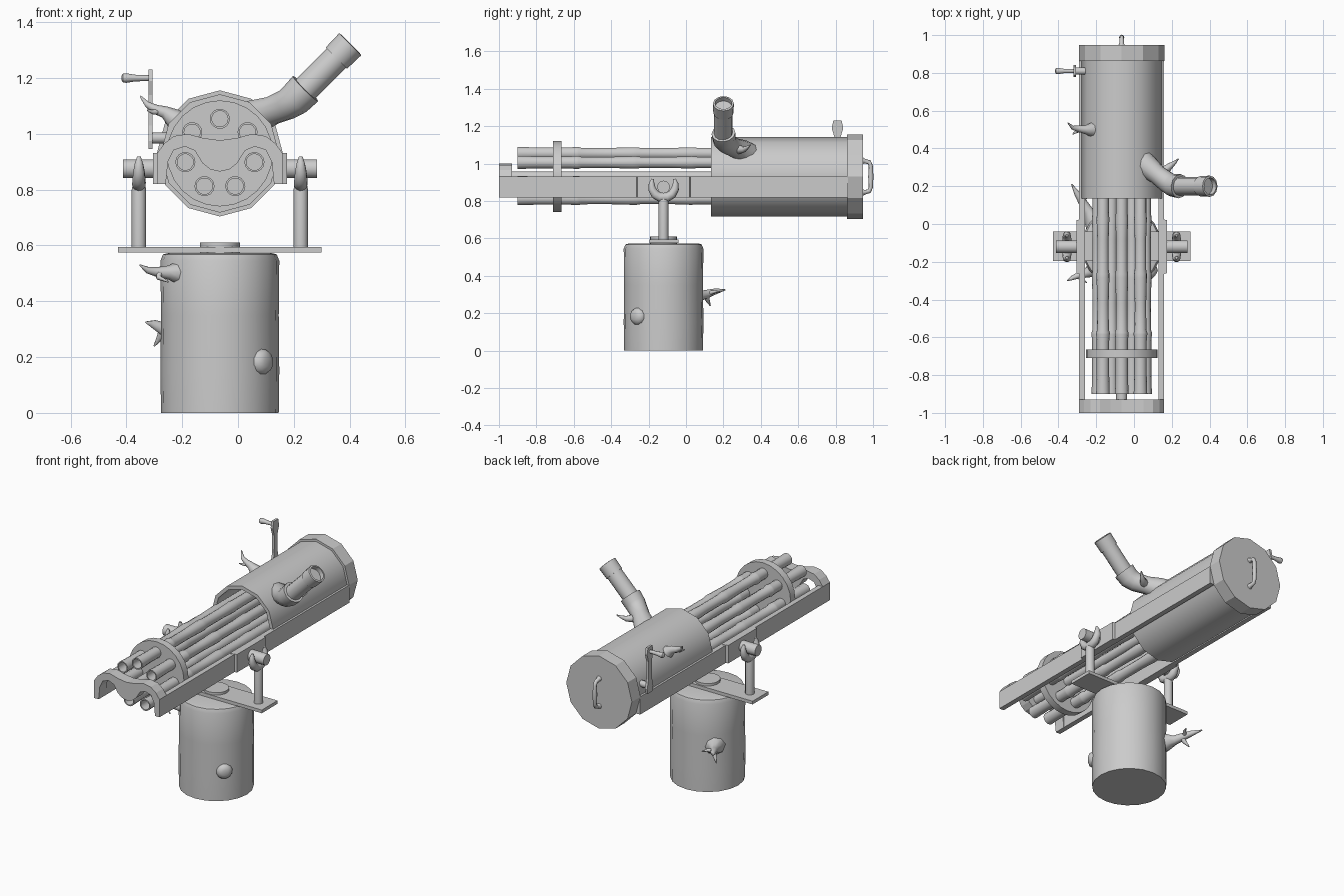
import bpy, bmesh
from math import sin, cos, pi, radians
from mathutils import Vector

CX, CZ = -0.065, 0.93      # gun axis
PY = -0.12                 # pivot / stump centre in y


def finish(name, bm, angle=38):
    bmesh.ops.recalc_face_normals(bm, faces=bm.faces)
    me = bpy.data.meshes.new(name)
    bm.to_mesh(me)
    bm.free()
    if angle:
        me.shade_smooth()
        me.set_sharp_from_angle(angle=radians(angle))
    ob = bpy.data.objects.new(name, me)
    bpy.context.collection.objects.link(ob)
    return ob


def skin(bm, rings, closed=False):
    n = len(rings[0])
    pairs = list(zip(rings, rings[1:])) + ([(rings[-1], rings[0])] if closed else [])
    for a, b in pairs:
        for i in range(n):
            j = (i + 1) % n
            bm.faces.new((a[i], a[j], b[j], b[i]))
    if not closed:
        bm.faces.new(rings[0])
        bm.faces.new(rings[-1])


def lathe(name, profile, origin, axis=(0, 1, 0), sides=16, closed=False, angle=38):
    """Revolve (radius, distance) pairs around an axis."""
    q = Vector((0, 0, 1)).rotation_difference(Vector(axis).normalized())
    o = Vector(origin)
    bm = bmesh.new()
    rings = [[bm.verts.new(o + q @ Vector((r * cos(2 * pi * i / sides), r * sin(2 * pi * i / sides), t)))
              for i in range(sides)] for r, t in profile]
    skin(bm, rings, closed)
    return finish(name, bm, angle)


def tube(name, pts, sides=8, angle=50):
    """Sweep a circle along (x, y, z, radius) points."""
    p = [Vector(v[:3]) for v in pts]
    bm = bmesh.new()
    rings, prev, u = [], None, None
    for i, c in enumerate(p):
        t = (p[min(i + 1, len(p) - 1)] - p[max(i - 1, 0)]).normalized()
        if u is None:
            u = t.orthogonal().normalized()
        else:
            u = prev.rotation_difference(t) @ u
        w = t.cross(u)
        prev = t
        rings.append([bm.verts.new(c + pts[i][3] * (u * cos(2 * pi * k / sides) + w * sin(2 * pi * k / sides)))
                      for k in range(sides)])
    skin(bm, rings)
    return finish(name, bm, angle)


def prism(name, outline, lo, hi, place):
    """Extrude a 2D outline; place(a, b, depth) gives the 3D point."""
    bm = bmesh.new()
    skin(bm, [[bm.verts.new(place(a, b, d)) for a, b in outline] for d in (lo, hi)])
    return finish(name, bm, 0)


def box(name, x, y, z):
    return prism(name, [(x[0], y[0]), (x[1], y[0]), (x[1], y[1]), (x[0], y[1])], z[0], z[1],
                 lambda a, b, d: (a, b, d))


# Stump pedestal with a softened top edge
lathe("stump", [(0.211, 0), (0.213, 0.15), (0.211, 0.35), (0.213, 0.545), (0.204, 0.568), (0.185, 0.573)],
      (CX, PY, 0), (0, 0, 1), 20)

# Sawn-off knot on the stump
lathe("stump_knot", [(0.06, -0.06), (0.05, -0.02), (0.047, 0.005), (0.038, 0.022), (0.018, 0.03)],
      (0.085, -0.257, 0.183), (0.74, -0.67, 0), 12, angle=60)

# Twigs growing from the stump
tube("stump_twig_left", [(-0.17, -0.21, 0.50, 0.06), (-0.215, -0.24, 0.503, 0.042), (-0.25, -0.26, 0.503, 0.025),
                         (-0.29, -0.27, 0.505, 0.018), (-0.325, -0.285, 0.512, 0.012), (-0.352, -0.30, 0.53, 0.003)])
tube("stump_twig_left_fork", [(-0.28, -0.268, 0.503, 0.016), (-0.285, -0.29, 0.485, 0.009), (-0.25, -0.31, 0.47, 0.003)])
tube("stump_twig_back", [(-0.19, -0.01, 0.28, 0.07), (-0.22, 0.035, 0.285, 0.05), (-0.245, 0.07, 0.29, 0.028),
                         (-0.275, 0.12, 0.305, 0.022), (-0.30, 0.16, 0.317, 0.016), (-0.33, 0.21, 0.325, 0.003)])
tube("stump_twig_back_fork", [(-0.265, 0.105, 0.30, 0.018), (-0.28, 0.115, 0.27, 0.012), (-0.30, 0.13, 0.24, 0.003)])
tube("stump_twig_back_spur", [(-0.275, 0.12, 0.305, 0.014), (-0.25, 0.15, 0.315, 0.009), (-0.235, 0.18, 0.315, 0.003)])

# Swivel: crossbar and pivot disc
box("swivel_plate", (-0.43, 0.30), (-0.195, -0.04), (0.575, 0.595))
lathe("swivel_disc", [(0.072, 0.57), (0.072, 0.61)], (CX, PY, 0), (0, 0, 1), 20)

for s, side in ((-1, "left"), (1, "right")):
    # Yoke post and fork
    x = CX + s * 0.29
    lathe("yoke_post_" + side, [(0.026, 0.59), (0.026, 0.80), (0.02, 0.83)], (x, PY, 0), (0, 0, 1), 12)
    half = [(0.058, 0.918, 0.007), (0.064, 0.895, 0.015), (0.062, 0.865, 0.021), (0.045, 0.835, 0.024), (0.02, 0.82, 0.025)]
    fork = [(x, PY - a, z, r) for a, z, r in half] + [(x, PY + a, z, r) for a, z, r in reversed(half)]
    tube("yoke_fork_" + side, fork, 10)
    # Trunnion pin and its block
    lathe("trunnion_" + side, [(0.034, 0.21), (0.034, 0.348)], (CX, PY, 0.875), (s, 0, 0), 14)
    prism("trunnion_block_" + side, [(0.20, 0.03), (0.20, -0.27), (0.24, -0.26), (0.24, 0.02)], 0.82, 0.932,
          lambda a, b, d: (CX + s * a, b, d))
    # Side rail
    xs = sorted((CX + s * 0.194, CX + s * 0.225))
    box("side_rail_" + side, xs, (-1.0, 0.865), (0.82, 0.93))

# Wavy front bracket joining the rails
edge = [(0.225, 0.93), (0.2, 0.965), (0.165, 0.992), (0.115, 1.0), (0.06, 0.985)]
under = [(0.194, 0.82), (0.186, 0.90), (0.165, 0.942), (0.125, 0.955), (0.09, 0.94), (0.062, 0.895), (0.035, 0.873)]
right = [(0.0, 0.865)] + under[::-1] + [(0.225, 0.82)] + edge
outline = right + [(0.0, 0.977)] + [(-a, b) for a, b in right[:0:-1]]
prism("front_bracket", outline, -1.0, -0.93, lambda a, b, d: (CX + a, d, b))

# Seven jointed barrels, hollow at the muzzle
barrel = [(0.036, -0.9), (0.033, -0.80), (0.033, -0.62), (0.036, -0.585), (0.036, -0.575), (0.031, -0.56),
          (0.03, -0.42), (0.034, -0.285), (0.034, -0.265), (0.03, -0.24), (0.03, -0.08), (0.034, 0.03),
          (0.031, 0.06), (0.031, 0.6), (0.029, 0.6), (0.029, -0.9)]
for i in range(7):
    a = pi / 2 + 2 * pi * i / 7
    lathe("barrel_%d" % (i + 1), barrel, (CX + 0.127 * cos(a), 0, CZ - 0.003 + 0.127 * sin(a)), sides=14, closed=True)
lathe("centre_shaft", [(0.029, -0.95), (0.029, 0.6)], (CX, 0, CZ), sides=12)
lathe("barrel_clamp", [(0.19, -0.71), (0.19, -0.665)], (CX, 0, CZ), sides=24)

# Housing shell, open in front, and rear cap
lathe("housing", [(0.212, 0.135), (0.212, 0.87), (0.185, 0.87), (0.19, 0.135)], (CX, 0, CZ), sides=12, closed=True)
lathe("rear_cap", [(0.226, 0.862), (0.226, 0.947)], (CX, 0, CZ), sides=12, angle=0)

# Rear grab handle
bow = [(0.94, 0.845, 0.02), (0.957, 0.847, 0.012), (0.98, 0.853, 0.012), (0.988, 0.872, 0.011), (0.988, 0.93, 0.014)]
bow += [(y, 1.86 - z, r) for y, z, r in reversed(bow[:-1])]
tube("rear_handle", [(CX, y, z, r) for y, z, r in bow])

# Crank: pivot, flat arm, grip
lathe("crank_pivot", [(0.02, 0.24), (0.02, 0.31)], (0, 0.81, 0.985), (-1, 0, 0), 10)
arm = [(0.81 + w * s, z) for s, ws in ((1, ((0.024, 0.945), (0.03, 0.975), (0.017, 1.03), (0.016, 1.14), (0.031, 1.19),
                                           (0.022, 1.23))),
                                      (-1, ((0.022, 1.23), (0.031, 1.19), (0.016, 1.14), (0.017, 1.03), (0.03, 0.975),
                                            (0.024, 0.945)))) for w, z in ws]
prism("crank_arm", arm, -0.321, -0.306, lambda a, b, d: (d, a, b))
lathe("crank_grip", [(0.01, 0.31), (0.011, 0.34), (0.012, 0.37), (0.017, 0.40), (0.016, 0.412), (0.009, 0.417)],
      (0, 0.81, 1.2), (-1, 0, 0), 10)

# Twig on the housing
tube("housing_twig", [(-0.20, 0.50, 1.03, 0.05), (-0.235, 0.50, 1.06, 0.034), (-0.262, 0.50, 1.078, 0.022),
                      (-0.295, 0.505, 1.088, 0.017), (-0.325, 0.51, 1.105, 0.011), (-0.35, 0.535, 1.135, 0.003)])
tube("housing_twig_fork", [(-0.28, 0.503, 1.083, 0.015), (-0.305, 0.49, 1.078, 0.009), (-0.325, 0.475, 1.085, 0.003)])

# Feed branch: bent trunk, inserted tube, collar, small twig
tube("feed_branch", [(0.015, 0.35, 1.03, 0.075), (0.07, 0.305, 1.065, 0.062), (0.125, 0.26, 1.085, 0.052),
                     (0.175, 0.222, 1.105, 0.056), (0.205, 0.205, 1.125, 0.061), (0.242, 0.20, 1.162, 0.064)], 12)
lathe("feed_tube", [(0.049, -0.02), (0.049, 0.21)], (0.236, 0.2, 1.155), (1, 0, 1), 12)
lathe("feed_collar", [(0.054, 0.165), (0.056, 0.235), (0.045, 0.237), (0.045, 0.222), (0.045, 0.165)],
      (0.236, 0.2, 1.155), (1, 0, 1), 12)
tube("feed_twig", [(0.13, 0.255, 1.085, 0.035), (0.165, 0.285, 1.075, 0.024), (0.195, 0.31, 1.075, 0.016),
                   (0.215, 0.325, 1.085, 0.01), (0.235, 0.345, 1.10, 0.003)])
